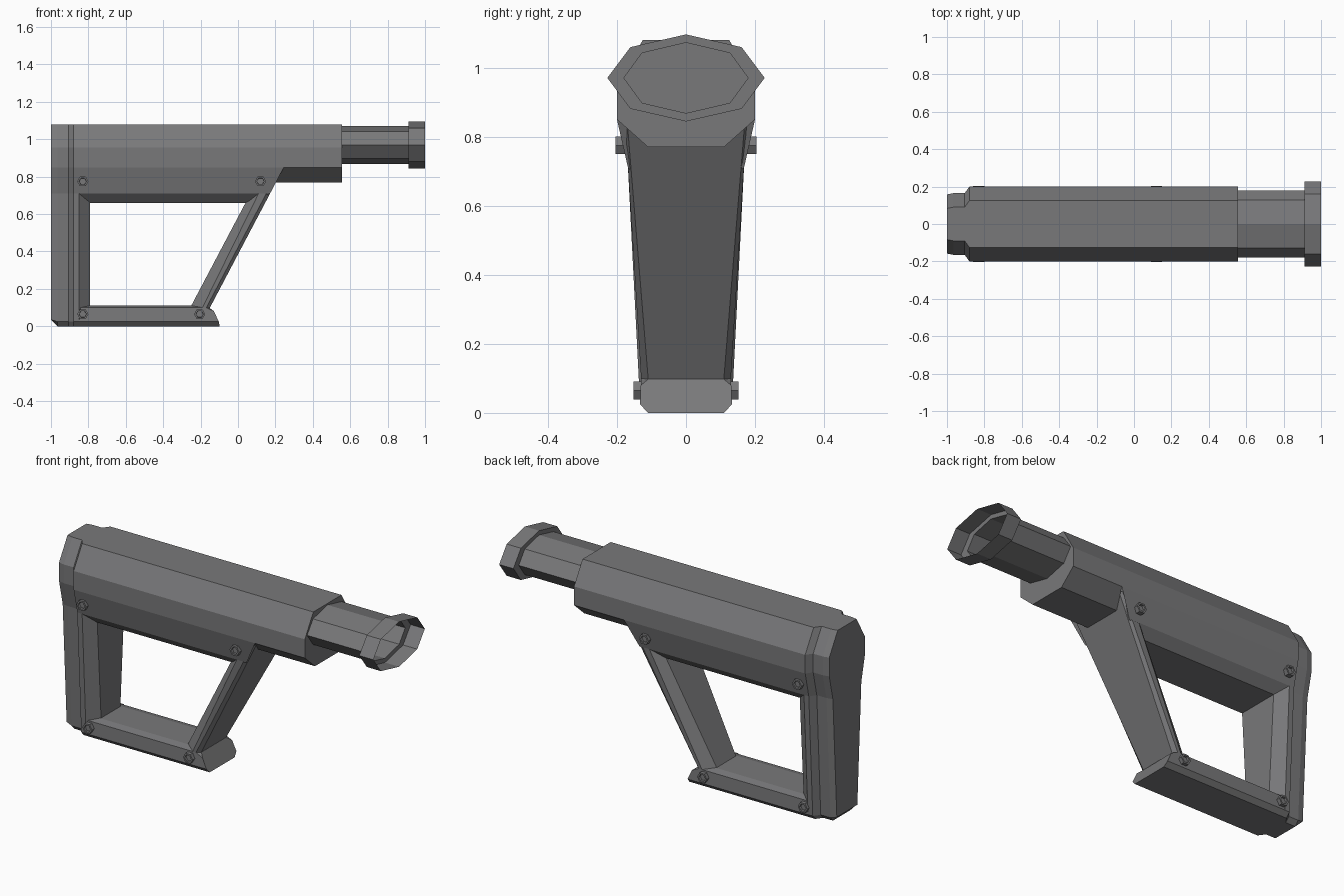
import bpy, bmesh, math
from mathutils import Matrix

if "Cube" in bpy.data.objects:
    bpy.data.objects.remove(bpy.data.objects["Cube"])

grey = bpy.data.materials.new("dark grey polymer")
grey.use_nodes = True
grey.diffuse_color = (0.19, 0.19, 0.195, 1)
grey.node_tree.nodes["Principled BSDF"].inputs["Base Color"].default_value = grey.diffuse_color


def finish(name, bm, fix_normals=True):
    if fix_normals:
        bmesh.ops.recalc_face_normals(bm, faces=bm.faces)
    mesh = bpy.data.meshes.new(name)
    bm.to_mesh(mesh)
    bm.free()
    mesh.materials.append(grey)
    obj = bpy.data.objects.new(name, mesh)
    bpy.context.collection.objects.link(obj)
    return obj


def loft(name, sections, caps=True):
    """Skin matching rings of (x, y, z) points."""
    bm = bmesh.new()
    rings = [[bm.verts.new(p) for p in s] for s in sections]
    for a, b in zip(rings, rings[1:]):
        for i in range(len(a)):
            j = (i + 1) % len(a)
            bm.faces.new((a[i], a[j], b[j], b[i]))
    if caps:
        bm.faces.new(rings[0])
        bm.faces.new(rings[-1])
    return finish(name, bm)


def mirrored(half):
    """Close a half ring across the y = 0 plane."""
    return list(half) + [(x, -y, z) for x, y, z in reversed(half)]


def width(z):
    return 0.13 + (z - 0.1) * 0.062


def front_edge(z):
    return -0.15 + (z - 0.1) * 0.527


# Butt pad and rear post: one tall profile, stepped in at the rear
tall = [(0.125, 1.08), (0.2, 0.955), (0.2, 0.85), (0.168, 0.71), (0.133, 0.025), (0.11, 0)]


def pad_section(x, inset, lift=0):
    return mirrored([(x, y - inset, max(z, lift)) for y, z in tall])


post_end = mirrored([(-0.79, min(y, width(z)) - 0.045, min(z, 1.0)) for y, z in tall])
loft("butt_pad_and_rear_post", [
    pad_section(-1, 0.042, 0.035), pad_section(-0.965, 0.035), pad_section(-0.905, 0.035),
    pad_section(-0.88, 0), pad_section(-0.85, 0), post_end])

# Upper body, ending on the slope of the front strut
beam = tall[:4] + [(0.12, 0.66)]
beam_end = [(front_edge(max(z, 0.71)) if z < 0.9 else 0.25, y, z) for y, z in beam[:4]]
loft("upper_body", [mirrored([(-0.88, y, z) for y, z in beam]),
                    mirrored(beam_end + [(0.08, 0.12, 0.66)])])

# Front block of the body
block = tall[:3] + [(0.11, 0.77)]
loft("front_block", [mirrored([(front_edge(min(z, 0.85)), y, z) for y, z in block]),
                     mirrored([(0.555, y, z) for y, z in block])])

# Lower strut with flared foot
strut = [(0.09, 0.11), (0.13, 0.1), (0.133, 0.025), (0.11, 0)]
loft("lower_strut", [
    mirrored([(-0.87, y, z) for y, z in strut]),
    mirrored([(-0.17, y, z) for y, z in strut]),
    mirrored([(-0.15, 0.11, 0.097), (-0.128, 0.131, 0.08), (-0.103, 0.133, 0.025), (-0.098, 0.11, 0)])])


# Slanted front strut
def slant_section(z, inner, opening, side, rim):
    return mirrored([(inner, width(z) - 0.045, z), (opening, width(z), z),
                     (side, width(z), z), (front_edge(z), rim, z)])


loft("front_strut", [slant_section(0.08, -0.266, -0.2, -0.18, 0.108),
                     slant_section(0.84, 0.135, 0.174, 0.22, 0.17)])


# Buffer tube with flange, an open octagonal shell
def octagon(x, ry, rz):
    return [(x, ry * math.cos(i * math.pi / 4), 0.97 + rz * math.sin(i * math.pi / 4)) for i in range(8)]


loft("buffer_tube", [octagon(0.55, 0.18, 0.102), octagon(0.912, 0.18, 0.102),
                     octagon(0.912, 0.228, 0.126), octagon(1, 0.228, 0.126)], caps=False)

# Hexagonal through bolts with sunken sockets
for name, x, z, reach in [("upper_rear_bolt", -0.83, 0.775, 0.204), ("upper_front_bolt", 0.12, 0.775, 0.204),
                          ("lower_rear_bolt", -0.83, 0.065, 0.152), ("lower_front_bolt", -0.205, 0.065, 0.152)]:
    bm = bmesh.new()
    turn = Matrix.Rotation(math.pi / 2, 4, "X") @ Matrix.Rotation(math.pi / 6, 4, "Z")
    bmesh.ops.create_cone(bm, cap_ends=True, segments=6, radius1=0.03, radius2=0.03,
                          depth=2 * reach, matrix=Matrix.Translation((x, 0, z)) @ turn)
    ends = [f for f in bm.faces if len(f.verts) == 6]
    bmesh.ops.inset_individual(bm, faces=ends, thickness=0.01)
    bmesh.ops.inset_individual(bm, faces=ends, thickness=0.001, depth=-0.012)
    finish(name, bm, fix_normals=False)
